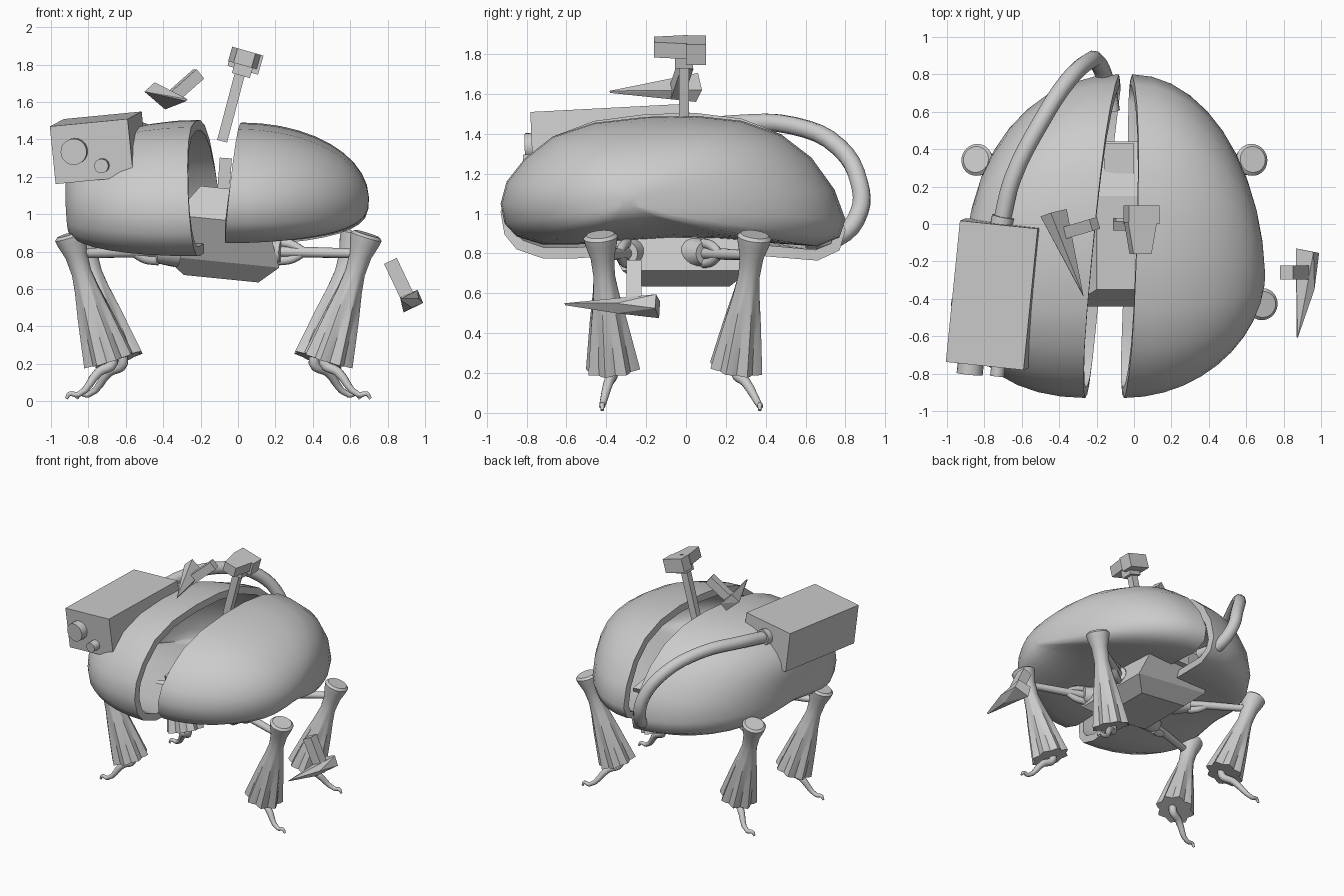
import bpy, bmesh, math
from mathutils import Vector, Matrix, Euler

cube = bpy.data.objects.get("Cube")
if cube:
    bpy.data.objects.remove(cube, do_unlink=True)


def finish(name, bm, smooth=None):
    bmesh.ops.recalc_face_normals(bm, faces=bm.faces[:])
    mesh = bpy.data.meshes.new(name)
    bm.to_mesh(mesh)
    bm.free()
    obj = bpy.data.objects.new(name, mesh)
    bpy.context.collection.objects.link(obj)
    if smooth:
        bpy.ops.object.select_all(action='DESELECT')
        obj.select_set(True)
        bpy.context.view_layer.objects.active = obj
        bpy.ops.object.shade_smooth_by_angle(angle=math.radians(smooth))
    return obj


def hull(name, points):
    bm = bmesh.new()
    for p in points:
        bm.verts.new(p)
    bmesh.ops.convex_hull(bm, input=bm.verts[:])
    return finish(name, bm)


def box(name, center, size, rot=(0, 0, 0)):
    bm = bmesh.new()
    turn = Euler([math.radians(a) for a in rot]).to_matrix().to_4x4()
    mat = Matrix.Translation(center) @ turn @ Matrix.Diagonal((*size, 1))
    bmesh.ops.create_cube(bm, size=1, matrix=mat)
    return finish(name, bm)


def aim(a, b):
    d = Vector(b) - Vector(a)
    return d.length, d.to_track_quat('Z', 'Y').to_matrix().to_4x4()


def beam(name, a, b, w, d):
    length, turn = aim(a, b)
    mid = (Vector(a) + Vector(b)) / 2
    bm = bmesh.new()
    bmesh.ops.create_cube(bm, size=1, matrix=Matrix.Translation(mid) @ turn @ Matrix.Diagonal((w, d, length, 1)))
    return finish(name, bm)


def rod(name, a, b, r1, r2, sides=20):
    length, turn = aim(a, b)
    mid = (Vector(a) + Vector(b)) / 2
    bm = bmesh.new()
    bmesh.ops.create_cone(bm, cap_ends=True, segments=sides, radius1=r1, radius2=r2,
                          depth=length, matrix=Matrix.Translation(mid) @ turn)
    return finish(name, bm, 40)


def skin(bm, rings):
    for a, b in zip(rings, rings[1:]):
        n = len(a)
        for i in range(n):
            bm.faces.new((a[i], a[(i + 1) % n], b[(i + 1) % n], b[i]))
    bm.faces.new(rings[-1])


def tube(name, points, radii, size):
    curve = bpy.data.curves.new(name, 'CURVE')
    curve.dimensions = '3D'
    curve.bevel_depth = size
    curve.bevel_resolution = 3
    curve.resolution_u = 4
    curve.use_fill_caps = True
    spline = curve.splines.new('BEZIER')
    spline.bezier_points.add(len(points) - 1)
    for bp, p, r in zip(spline.bezier_points, points, radii):
        bp.co, bp.radius = p, r
        bp.handle_left_type = bp.handle_right_type = 'AUTO'
    temp = bpy.data.objects.new(name + "_path", curve)
    bpy.context.collection.objects.link(temp)
    bpy.context.view_layer.update()
    mesh = bpy.data.meshes.new_from_object(temp.evaluated_get(bpy.context.evaluated_depsgraph_get()))
    bpy.data.objects.remove(temp, do_unlink=True)
    bm = bmesh.new()
    bm.from_mesh(mesh)
    return finish(name, bm, 50)


# Hollow bean-shaped half shells
RIM = [(-.93, 1.05), (-.9, 1.16), (-.81, 1.275), (-.67, 1.385), (-.46, 1.455), (-.2, 1.485),
       (.05, 1.49), (.28, 1.465), (.48, 1.395), (.63, 1.28), (.745, 1.12), (.8, .97), (.77, .88),
       (.66, .835), (.45, .85), (.2, .87), (-.05, .875), (-.3, .86), (-.55, .845), (-.72, .845), (-.85, .885), (-.91, .95)]


def shell(name, pole, base, lean, roll, stretch, drop):
    bm = bmesh.new()
    rings = []
    for k in range(11):
        t = math.radians(k * 8.7)
        ring = []
        for y, z in RIM:
            h = 1.15 + (z - 1.15) * stretch - drop
            edge = Vector((base + lean * y + roll * (h - 1.16), y, h))
            p = edge.lerp(Vector(pole), 1 - math.cos(t))
            p.x = edge.x * math.cos(t) + pole[0] * math.sin(t)
            if h < pole[2]:
                p.z = pole[2] + (h - pole[2]) * math.cos(t) ** .6
            ring.append(bm.verts.new(p))
        rings.append(ring)
    skin(bm, rings)
    obj = finish(name, bm, 60)
    mod = obj.modifiers.new("thickness", 'SOLIDIFY')
    mod.thickness = .055
    mod.offset = -1
    split = obj.modifiers.new("crisp_rim", 'EDGE_SPLIT')
    split.split_angle = math.radians(60)


shell("left_shell", (.7, -.3, 1.07), -.015, .03, .1, 1, 0)
shell("right_shell", (-.885, -.25, 1.05), -.18, .1, -.08, 1.13, .03)

# Faceted central body
body = []
for z, hx, hy, cy in [(.655, .2, .22, 0), (.745, .31, .32, 0), (.97, .25, .44, 0), (1.14, .11, .25, -.1)]:
    for sx in (-1, 1):
        for sy in (-1, 1):
            x = -.09 + sx * hx
            body.append((x, cy + sy * hy, z - .1 * (x + .09)))
hull("body", body)
box("rear_block", (-.08, .35, .97), (.16, .16, .2))
beam("tool_socket", (-.08, 0, 1.1), (-.065, 0, 1.3), .065, .065)

# Box pack with knobs and hose
TILT = (3, -5.5, -6)
center = Vector((-.745, -.375, 1.355))
box("pack", center, (.42, .76, .31), TILT)
turn = Euler([math.radians(a) for a in TILT]).to_matrix()
for name, x, z, r in [("large_knob", -.09, .01, .07), ("small_knob", .05, -.08, .038)]:
    rod(name, center + turn @ Vector((x, -.36, z)), center + turn @ Vector((x, -.44, z)), r, r)
rod("hose_collar", (-.71, -.01, 1.42), (-.7, .04, 1.425), .06, .06)
tube("hose", [(-.71, 0, 1.42), (-.65, .24, 1.45), (-.5, .54, 1.44), (-.35, .77, 1.33), (-.24, .87, 1.15),
              (-.2, .87, 1.01), (-.15, .76, .88), (-.12, .6, .87)], [1] * 8, .046)

# Floating hammer
beam("hammer_handle", (-.085, -.01, 1.39), (.015, -.01, 1.77), .05, .055)
box("hammer_neck", (.025, -.01, 1.775), (.1, .09, .07), (0, 16, 0))
box("hammer_face", (.04, .05, 1.82), (.17, .1, .105), (0, 16, 0))
hammer_turn = Euler((0, math.radians(16), 0)).to_matrix()
hull("hammer_wedge", [Vector((.035, 0, 1.835)) + hammer_turn @ Vector((sx * w, y, sz * .04))
                      for w, y in ((.08, .01), (.05, -.16)) for sx in (-1, 1) for sz in (-1, 1)])

# Floating picks
beam("upper_pick_handle", (-.38, -.05, 1.6), (-.21, 0, 1.75), .065, .065)
hull("upper_pick_spike", [(-.5, .04, 1.655), (-.445, .06, 1.705), (-.39, .05, 1.56),
                          (-.36, .08, 1.62), (-.27, -.385, 1.615), (-.275, -.38, 1.605)])
beam("lower_pick_handle", (.815, -.26, .75), (.905, -.26, .56), .075, .075)
hull("lower_pick_spike", [(.865, -.13, .56), (.96, -.15, .595), (.99, -.155, .525), (.885, -.135, .475),
                          (.965, -.35, .55), (.93, -.35, .5), (.875, -.61, .55), (.87, -.605, .54)])

# Legs with flared, pleated trousers, struts and hooked feet
FLARE = [(0, .07, 0), (.015, .086, 0), (.05, .08, 0), (.12, .06, 0), (.22, .054, 0), (.31, .066, .04),
         (.45, .09, .08), (.6, .112, .1), (.71, .128, .11)]


def leg(name, side, reach, y_top, y_low, y_hub, y_foot):
    def at(offset, y, z):
        return Vector((-.105 + side * offset, y, z))
    top, low = at(reach, y_top, .895), at(reach - .21, y_low, .21)
    turn = aim(top, low)[1]
    bm = bmesh.new()
    rings = []
    for dist, r, pleat in FLARE:
        ring = []
        for i in range(32):
            a = math.tau * i / 32
            rr = r * (1 + pleat * math.cos(8 * a))
            ring.append(bm.verts.new(top + turn @ Vector((rr * math.cos(a), rr * math.sin(a), dist))))
        rings.append(ring)
    skin(bm, rings)
    bm.faces.new(rings[0])
    finish(name + "_trouser", bm, 40)

    # Hip strut with ring joint
    hub = at(.34, y_hub, .8)
    end = at(reach - .03, y_top, .79)
    way = (end - hub).normalized()
    rod(name + "_strut", hub, end, .03, .025, 12)
    rod(name + "_hip", hub - way * .12, hub, .085, .06, 16)
    for s in (-1, 1):
        bend = Vector((0, 0, s * .05))
        tube(name + "_hip_fork", [hub - way * .02 + bend, hub + way * .05 + bend * .8, hub + way * .13],
             [1, 1, .8], .025)

    # Foot
    ankle = low + (top - low).normalized() * .1
    heel = at(reach - .23, y_low, .205)
    toe = at(reach - .045, y_foot, .035)
    knuckle = heel.lerp(toe, .4) + Vector((0, 0, .02))
    tube(name + "_foot", [ankle, heel, knuckle, toe, toe + Vector((side * .045, 0, .004)),
                          toe + Vector((side * .063, 0, -.022))], [.9, 1.1, 1, .6, .5, .3], .026)


for side, label in ((1, "left"), (-1, "right")):
    leg("front_" + label, side, .795, -.43, -.365, -.3, -.42)
    leg("rear_" + label, side, .74, .345, .25, .1, .37)
